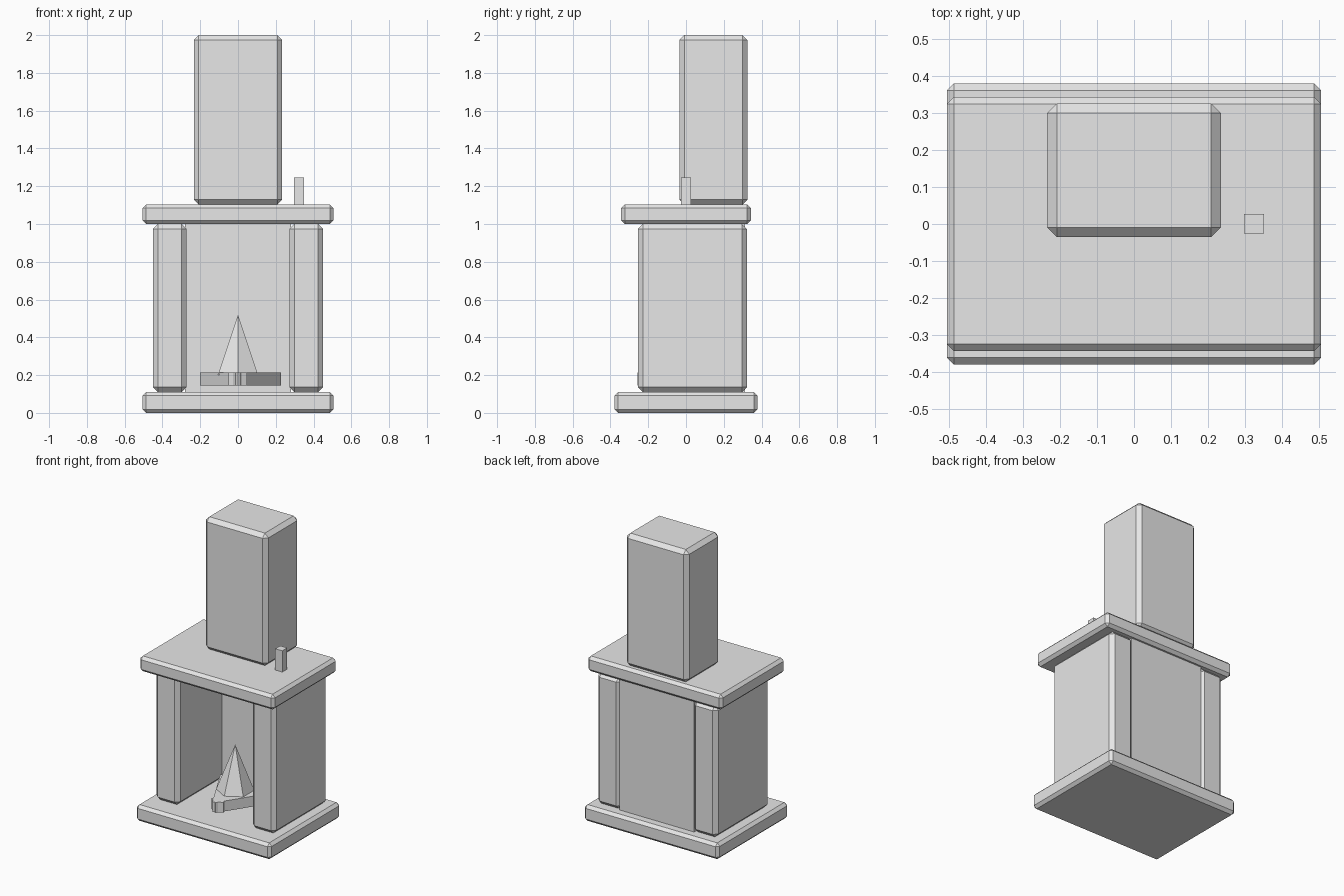
import bpy
import math

cube = bpy.data.objects.get("Cube")
if cube:
    bpy.data.objects.remove(cube, do_unlink=True)

# One plain stone colour for everything
STONE = (0.8, 0.8, 0.8, 1.0)
stone = bpy.data.materials.new("pale_grey_stone")
stone.use_nodes = True
stone.diffuse_color = STONE
stone.node_tree.nodes["Principled BSDF"].inputs["Base Color"].default_value = STONE


def finish(obj, name):
    obj.name = name
    obj.data.name = name
    obj.data.materials.append(stone)
    return obj


def block(name, low, high, chamfer=0.0):
    """Box between two corners with optional flat chamfered edges."""
    centre = [(a + b) / 2 for a, b in zip(low, high)]
    bpy.ops.mesh.primitive_cube_add(size=1, location=centre)
    obj = finish(bpy.context.object, name)
    size = [b - a for a, b in zip(low, high)]
    for v in obj.data.vertices:
        v.co = [c * s for c, s in zip(v.co, size)]
    if chamfer:
        mod = obj.modifiers.new("chamfer", "BEVEL")
        mod.width = chamfer
        mod.segments = 1
        mod.limit_method = "NONE"
    return obj


# Hearth slab, mantel slab and chimney
block("hearth_base", (-0.505, -0.379, 0), (0.505, 0.379, 0.11), 0.019)
block("mantel", (-0.505, -0.343, 1.0), (0.505, 0.343, 1.103), 0.019)
block("chimney", (-0.234, -0.035, 1.103), (0.234, 0.325, 2.0), 0.026)

# Side pillars and the wall behind the fire
for side, name in ((1, "left_pillar"), (-1, "right_pillar")):
    x1, x2 = sorted((side * 0.272, side * 0.45))
    block(name, (x1, -0.254, 0.11), (x2, 0.322, 1.0), 0.026)
block("back_wall", (-0.28, 0.216, 0.11), (0.28, 0.312, 1.0))

# Candle on the mantel
block("mantel_candle", (0.297, -0.026, 1.1), (0.35, 0.027, 1.247))

# Two crossed logs
for name, x, y, angle in (("right_log", -0.076, -0.063, 118),
                          ("left_log", 0.089, -0.067, 57)):
    log = block(name, (-0.2, -0.035, 0.145), (0.2, 0.035, 0.215))
    log.location.x, log.location.y = x, y
    log.rotation_euler.z = math.radians(angle)

# Six-sided flame
bpy.ops.mesh.primitive_cone_add(vertices=6, radius1=0.123, radius2=0,
                                depth=0.32, location=(0, -0.03, 0.36))
finish(bpy.context.object, "flame")
